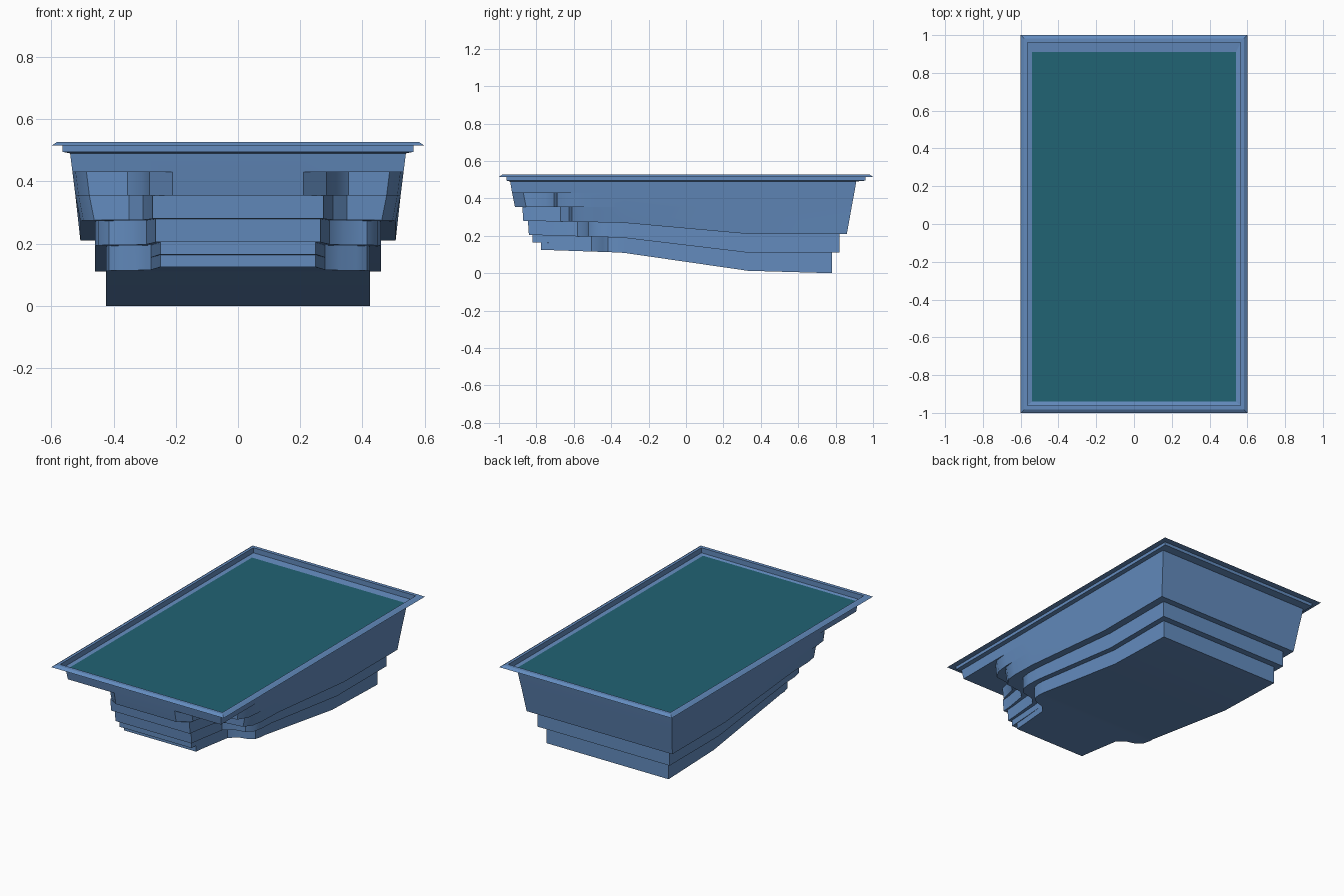
import bpy, bmesh, math

if "Cube" in bpy.data.objects:
    bpy.data.objects.remove(bpy.data.objects["Cube"])


def material(name, rgb):
    m = bpy.data.materials.new(name)
    m.diffuse_color = (*rgb, 1)
    m.use_nodes = True
    m.node_tree.nodes["Principled BSDF"].inputs["Base Color"].default_value = m.diffuse_color
    return m


BLUE = material("shell blue", (0.125, 0.26, 0.515))
TEAL = material("water teal", (0.015, 0.125, 0.175))


def finish(name, bm, mat, down_face=None):
    bmesh.ops.remove_doubles(bm, verts=bm.verts, dist=0.0002)
    bmesh.ops.recalc_face_normals(bm, faces=bm.faces)
    bm.normal_update()
    # the lowest face must look downwards
    low = min(bm.faces, key=lambda f: f.calc_center_median().z)
    if down_face and low.normal.z > 0:
        bmesh.ops.reverse_faces(bm, faces=bm.faces)
    me = bpy.data.meshes.new(name)
    bm.to_mesh(me)
    bm.free()
    me.materials.append(mat)
    ob = bpy.data.objects.new(name, me)
    bpy.context.collection.objects.link(ob)
    return ob


def bridge(bm, a, b):
    n = len(a)
    for i in range(n):
        j = (i + 1) % n
        bm.faces.new((a[i], a[j], b[j], b[i]))


def ramp(table):
    """Piecewise linear height along y."""
    def f(y):
        if y <= table[0][0]:
            return table[0][1]
        for (y0, z0), (y1, z1) in zip(table, table[1:]):
            if y <= y1:
                return z0 + (z1 - z0) * (y - y0) / (y1 - y0)
        return table[-1][1]
    return f


bench_upper = ramp([(-0.87, 0.28), (-0.34, 0.27), (0.33, 0.21)])
bench_lower = ramp([(-0.84, 0.205), (-0.34, 0.19), (0.33, 0.11)])
floor = ramp([(-0.775, 0.125), (-0.34, 0.11), (0.33, 0.013), (0.78, 0.0)])


def floor_mid(y):
    return (bench_lower(y) + floor(y)) / 2


def flat(z):
    return lambda y: z


def plan(w, yf, yb, step):
    """Right half of the pool outline, front to back; step = (edge x, riser y, tail)."""
    if step is None:
        pts = [(0.21, yf), (0.33, yf), (0.45, yf), (w, yf), (w, -0.83), (w, -0.7), (w, -0.56)]
    else:
        a, yc, t = step
        a0 = 0.21 if a > 0.275 else a
        pts = [(a0, yf), (a + 0.005, yf + 0.06), (a + 0.03, yc - 0.05), (a + 0.075, yc - 0.005),
               (w - 0.045, yc + 0.01), (w - 0.01, yc + t * 0.45), (w, yc + t)]
    return pts + [(w, -0.33), (w, 0.33), (w, yb)]


# Shell: stacked outlines with two corner stairs, benches and a sloping floor
S1, S2 = (0.28, -0.70, 0.15), (0.275, -0.62, 0.13)
S3, S4 = (0.265, -0.53, 0.11), (0.25, -0.455, 0.085)
LAYERS = [
    (0.54, -0.94, 0.91, None, flat(0.49)),
    (0.5325, -0.93, 0.90, None, flat(0.43)),
    (0.5325, -0.93, 0.90, S1, flat(0.43)),
    (0.523, -0.915, 0.886, S1, flat(0.355)),
    (0.523, -0.875, 0.886, S2, flat(0.355)),
    (0.507, -0.87, 0.86, S2, bench_upper),
    (0.46, -0.845, 0.82, S3, bench_upper),
    (0.46, -0.84, 0.82, S3, bench_lower),
    (0.425, -0.82, 0.78, S4, bench_lower),
    (0.425, -0.82, 0.78, S4, floor_mid),
    (0.425, -0.775, 0.78, S4, floor_mid),
    (0.425, -0.775, 0.78, S4, floor),
]
bm = bmesh.new()
prev = None
for w, yf, yb, step, height in LAYERS:
    half = plan(w, yf, yb, step)
    outline = half + [(-x, y) for x, y in reversed(half)]
    ring = [bm.verts.new((x, y, height(y))) for x, y in outline]
    if prev:
        bridge(bm, prev, ring)
    prev = ring
n = len(prev)
for i in range(n // 2 - 1):
    bm.faces.new((prev[i], prev[i + 1], prev[n - 2 - i], prev[n - 1 - i]))
shell = finish("pool_shell", bm, BLUE, True)

# Rim: coping lip, vertical drop and inner ledge
PROFILE = [(0.565, 0.96, 0.96, 0.515), (0.60, 1.0, 1.0, 0.515), (0.582, 0.982, 0.982, 0.527),
           (0.565, 0.96, 0.96, 0.527), (0.565, 0.96, 0.96, 0.495), (0.54, 0.94, 0.91, 0.49)]
bm = bmesh.new()
prev = None
for x, yf, yb, z in PROFILE:
    ring = [bm.verts.new(p) for p in ((x, -yf, z), (x, yb, z), (-x, yb, z), (-x, -yf, z))]
    if prev:
        bridge(bm, prev, ring)
    prev = ring
finish("pool_rim", bm, BLUE)

# Water surface
bm = bmesh.new()
bm.faces.new([bm.verts.new(p) for p in ((-0.54, -0.94, 0.491), (0.54, -0.94, 0.491),
                                        (0.54, 0.91, 0.491), (-0.54, 0.91, 0.491))])
finish("water", bm, TEAL)

# Soften the curved risers only
bpy.ops.object.select_all(action='DESELECT')
shell.select_set(True)
bpy.context.view_layer.objects.active = shell
bpy.ops.object.shade_smooth_by_angle(angle=math.radians(35))
